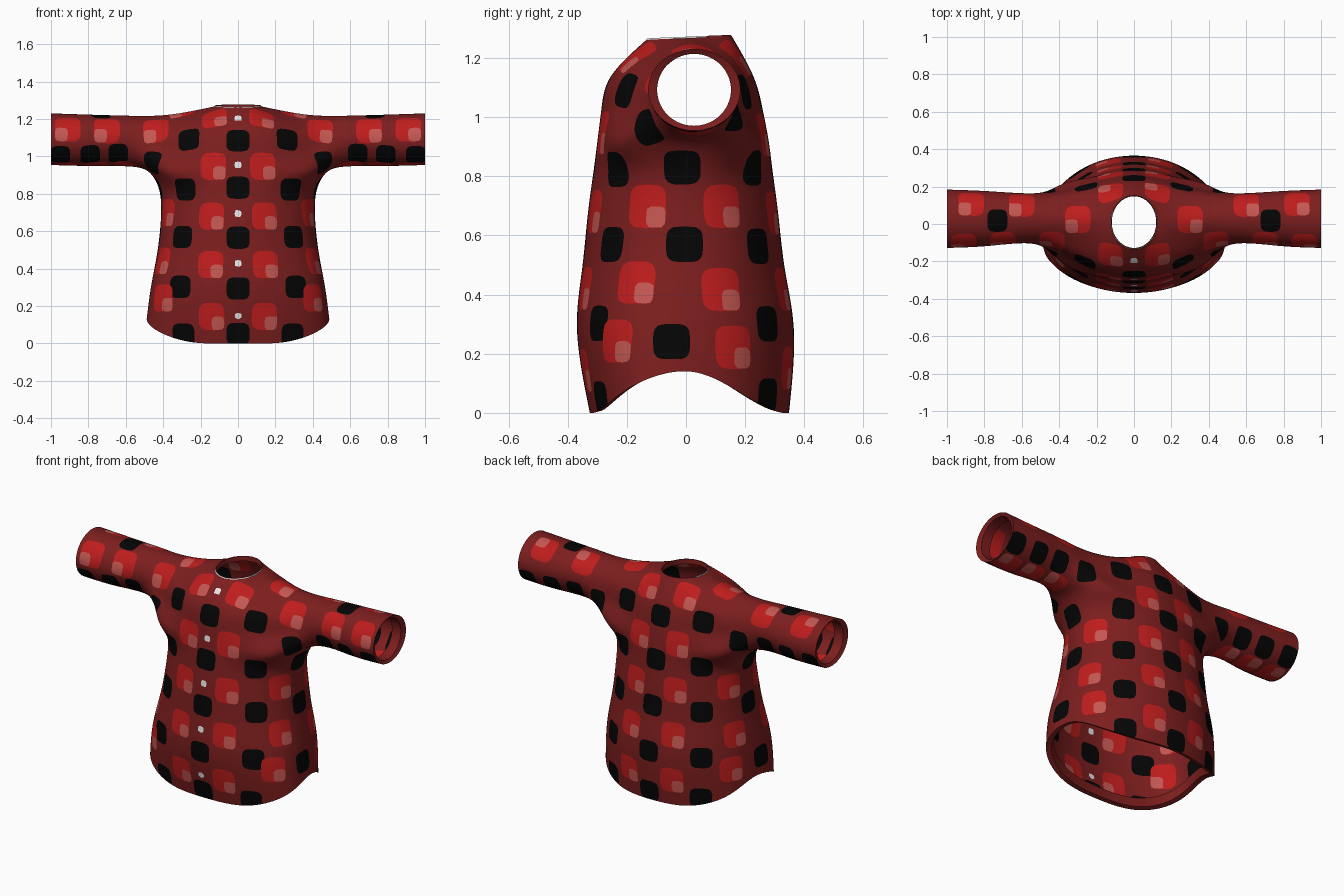
import bpy, bmesh, math
from mathutils import Vector, kdtree
from mathutils.bvhtree import BVHTree

if "Cube" in bpy.data.objects:
    bpy.data.objects.remove(bpy.data.objects["Cube"])

# ---- colours
mats = []
for name, c in [("dark_red", (.205, .013, .013)), ("bright_red", (.52, .012, .012)),
                ("black", (.0015, .0015, .0015)), ("pale_red", (.55, .095, .085)),
                ("white", (.8, .8, .8))]:
    m = bpy.data.materials.new(name)
    m.diffuse_color = (*c, 1)
    m.use_nodes = True
    m.node_tree.nodes["Principled BSDF"].inputs["Base Color"].default_value = m.diffuse_color
    mats.append(m)
RED, BLACK, PALE, WHITE = 1, 2, 3, 4

# ---- control cage: target points of the right half, columns run front -> side -> back
def half_ring(rx, yf, yb, zs, full=0):
    pts = []
    for j in range(7):
        a = math.radians(30 * j)
        cy = .01
        d = (cy - yf) if j <= 3 else (yb - cy)
        p = Vector((rx * math.sin(a) if j % 6 else 0, cy - d * math.cos(a), zs[j]))
        if j in (1, 2):                       # the front flares more than the back
            p.x *= 1 + .12 * full
            p.y *= 1 + (.04 if j == 1 else .15) * full
        pts.append(p)
    return pts

def level(lo, side):
    return [lo, lo + (side - lo) * .15, lo + (side - lo) * .6, side,
            lo + (side - lo) * .6, lo + (side - lo) * .15, lo]

rows = [half_ring(.478, -.325, .348, [0, .01, .09, .14, .07, .006, 0], 1),
        half_ring(.46, -.368, .365, level(.27, .31), .7),
        half_ring(.43, -.352, .335, level(.48, .49), .4),
        half_ring(.412, -.332, .312, level(.67, .67), .2),
        half_ring(.418, -.312, .292, level(.82, .81), .1)]
V = Vector
armpit = [V((0, -.3, .92)), V((.215, -.272, .92)), V((.395, -.2, .92)), V((.465, .015, .905)),
          V((.395, .205, .92)), V((.215, .25, .92)), V((0, .28, .92))]
rows.append(armpit)
chest = [V((0, -.285, 1.03)), V((.205, -.25, 1.03)), V((.39, -.155, 1.03)), None,
         V((.39, .18, 1.03)), V((.205, .225, 1.03)), V((0, .258, 1.03))]
yoke = [V((0, -.252, 1.14)), V((.19, -.212, 1.145)), V((.375, -.11, 1.15)), None,
        V((.375, .15, 1.15)), V((.19, .195, 1.145)), V((0, .227, 1.14))]
neck = half_ring(.125, -.135, .155, [1.26, 1.262, 1.264, 1.267, 1.27, 1.272, 1.273])
shoulder = V((.36, .025, 1.225))

def sleeve_loop(x, cy, ry, cz, rz):
    return [V((x, cy - ry * math.sin(i * math.pi / 4), cz - rz * math.cos(i * math.pi / 4))) for i in range(8)]

loops = [[armpit[3], armpit[2], chest[2], yoke[2], shoulder, yoke[4], chest[4], armpit[4]],
         sleeve_loop(.56, .03, .135, 1.08, .136),
         sleeve_loop(.78, .029, .146, 1.086, .137),
         sleeve_loop(1.0, .028, .156, 1.092, .138)]

quads = []
for a, b in zip(rows, rows[1:]):
    quads += [(a[j], a[j + 1], b[j + 1], b[j]) for j in range(6)]
for a, b in ((armpit, chest), (chest, yoke), (yoke, neck)):
    quads += [(a[j], a[j + 1], b[j + 1], b[j]) for j in (0, 1, 4, 5)]
quads += [(yoke[2], shoulder, neck[3], neck[2]), (shoulder, yoke[4], neck[4], neck[3])]
for a, b in zip(loops, loops[1:]):
    quads += [(a[i], b[i], b[(i + 1) % 8], a[(i + 1) % 8]) for i in range(8)]

bm = bmesh.new()
for s in (1, -1):
    for q in quads:
        bm.faces.new([bm.verts.new((p.x * s, p.y, p.z)) for p in (q if s > 0 else q[::-1])])
bmesh.ops.remove_doubles(bm, verts=bm.verts[:], dist=.0005)
bmesh.ops.recalc_face_normals(bm, faces=bm.faces[:])

# move the cage outwards so that the smoothed surface passes through the target points
def limit(v):
    if v.is_boundary:
        return (4 * v.co + sum((e.other_vert(v).co for e in v.link_edges if e.is_boundary), V())) / 6
    n = len(v.link_edges)
    near = {e.other_vert(v) for e in v.link_edges}
    diag = sum((w.co for f in v.link_faces for w in f.verts if w is not v and w not in near), V())
    return (n * n * v.co + 4 * sum((w.co for w in near), V()) + diag) / (n * (n + 5))

target = {v: v.co.copy() for v in bm.verts}
for _ in range(8):
    step = {v: target[v] - limit(v) for v in bm.verts}
    for v, d in step.items():
        v.co += d * .9

# ---- smooth the cage into the shirt surface
mesh = bpy.data.meshes.new("shirt")
bm.to_mesh(mesh)
bm.free()
for m in mats:
    mesh.materials.append(m)
shirt = bpy.data.objects.new("shirt", mesh)
bpy.context.collection.objects.link(shirt)
sub = shirt.modifiers.new("smooth", 'SUBSURF')
sub.levels = sub.render_levels = 4
dg = bpy.context.evaluated_depsgraph_get()
smooth = bpy.data.meshes.new_from_object(shirt.evaluated_get(dg))
shirt.modifiers.clear()
bm = bmesh.new()
bm.from_mesh(smooth)
tree = BVHTree.FromBMesh(bm)

# ---- patches: centre, right, up, half width, half height, per colour
patches = {RED: [], BLACK: [], PALE: [], WHITE: []}

def add_patch(kind, guess, sleeve=0):
    co, n, _, _ = tree.find_nearest(V(guess))
    if sleeve or co.z > 1.05:                 # aligned with the arms
        t = V((sleeve or (1 if co.y < 0 else -1), 0, 0))
        t = (t - n * n.dot(t)).normalized()
        up = n.cross(t) * (sleeve or 1)
    else:
        t = V((0, 0, 1)).cross(n).normalized()
        up = n.cross(t)
    w, h = {RED: (.069, .073), BLACK: (.062, .06), WHITE: (.018, .018)}[kind]
    if sleeve and kind == BLACK:
        w = .053
    patches[kind].append((co, t, up, w, h))
    if kind == RED:
        patches[PALE].append((co + t * .034 - up * .036, t, up, .034, .036))

# body columns, 16 around
red_z, black_z = (1.215, .945, .675, .41, .155), (1.09, .83, .56, .295, .06)
for k in (-7, -6, -2, -1, 0, 1, 2, 6, 7, 8):
    a = math.radians(22.5 * k)
    for z in (red_z if k % 2 else black_z):
        x = (.34 if k % 2 else .37) * math.sin(a)
        add_patch(RED if k % 2 else BLACK, (x, .01 - (.2 if z > 1.2 else .3) * math.cos(a), z))
# three columns on each side
for s in (1, -1):
    for kind, spots in ((RED, ((-.14, .7), (-.16, .435), (-.2, .24))),
                        (BLACK, ((-.015, .825), (-.005, .573), (-.05, .235))),
                        (RED, ((.135, .7), (.115, .415), (.145, .22)))):
        for y, z in spots:
            add_patch(kind, (s * (.45 - abs(y) * .4), y, z))
# sleeve rows: angle up from the front, distances along the arm
for kind, deg, xs in ((RED, 27, (.44, .7, .91)), (BLACK, -37, (.64, .79, .95)),
                      (BLACK, 85, (.73,)), (RED, 125, (.6, .87)), (RED, 88, (.3,)),
                      (BLACK, 212, (.47, .64, .79, .95)), (RED, 270, (.6, .76, .92))):
    a = math.radians(deg)
    for x in xs:
        for s in (1, -1):
            add_patch(kind, (x * s, .03 - .15 * math.cos(a), 1.087 + .14 * math.sin(a)), s)
for s in (1, -1):
    add_patch(BLACK, (s * .455, -.13, .965), s)
# buttons
for z in (1.21, .955, .69, .42, .155):
    add_patch(WHITE, (0, -.3 if z < 1.1 else -.2, z))

trees = {}
for kind, items in patches.items():
    kd = kdtree.KDTree(len(items))
    for i, p in enumerate(items):
        kd.insert(p[0], i)
    kd.balance()
    trees[kind] = kd

def inside(kind, co):
    best = -1
    for _, i, _ in trees[kind].find_range(co, .13):
        c, t, up, w, h = patches[kind][i]
        d = co - c
        r = (abs(d.dot(t) / w) ** 4 + abs(d.dot(up) / h) ** 4) ** .25
        best = max(best, 1 - r)
    return best

# cut the patch outlines into the surface
for kind in patches:
    val = {v: inside(kind, v.co) for v in bm.verts}
    new = []
    for e in bm.edges[:]:
        a, b = e.verts
        fa, fb = val[a], val[b]
        if fa * fb < 0:
            t = min(.97, max(.03, fa / (fa - fb)))
            new.append(bmesh.utils.edge_split(e, a, t)[1])
    bmesh.ops.connect_verts(bm, verts=new)
for f in bm.faces:
    c = f.calc_center_median()
    f.material_index = next((k for k in (WHITE, PALE, RED, BLACK) if inside(k, c) > 0), 0)

# ---- folded rims at the cuffs, neck and hem
def fold(edges, moves):
    for move, rule in moves:
        geom = bmesh.ops.extrude_edge_only(bm, edges=edges)["geom"]
        edges = [g for g in geom if isinstance(g, bmesh.types.BMEdge) and g.is_boundary]
        for v in {v for e in edges for v in e.verts}:
            v.co = move(v.co)
        for g in geom:
            if isinstance(g, bmesh.types.BMFace):
                g.material_index = rule(g.calc_center_median())

def shrink(c, k, d=(0, 0, 0)):
    return lambda p: V([c[i] + (p[i] - c[i]) * k[i] + d[i] for i in range(3)])

plain = lambda c: 0
rim = [e for e in bm.edges if e.is_boundary]
mid = {e: (e.verts[0].co + e.verts[1].co) / 2 for e in rim}
for s in (1, -1):
    cuff = [e for e in rim if mid[e].x * s > .98]
    c = (s, .024, 1.092)
    fold(cuff, [(shrink(c, (1, .8, .88), (-.012 * s, 0, 0)), plain),
                (shrink(c, (1, 1, 1), (-.06 * s, 0, 0)), plain)])
c = (0, .01, 0)
fold([e for e in rim if mid[e].z > 1.24 and abs(mid[e].x) < .2],
     [(shrink(c, (.98, .98, 1), (0, 0, .005)), lambda c: WHITE if c.y < .07 else 0),
      (shrink(c, (.98, .98, 1), (0, 0, 0)), plain),
      (shrink(c, (.99, .99, 1), (0, 0, -.03)), plain)])
fold([e for e in rim if mid[e].z < .3],
     [(shrink(c, (.94, .93, 1), (0, 0, .006)), plain), (shrink(c, (.98, .98, 1), (0, 0, .05)), plain)])

bm.to_mesh(mesh)
bm.free()
bpy.data.meshes.remove(smooth)
bpy.context.view_layer.objects.active = shirt
shirt.select_set(True)
bpy.ops.object.shade_smooth_by_angle(angle=math.radians(40))
